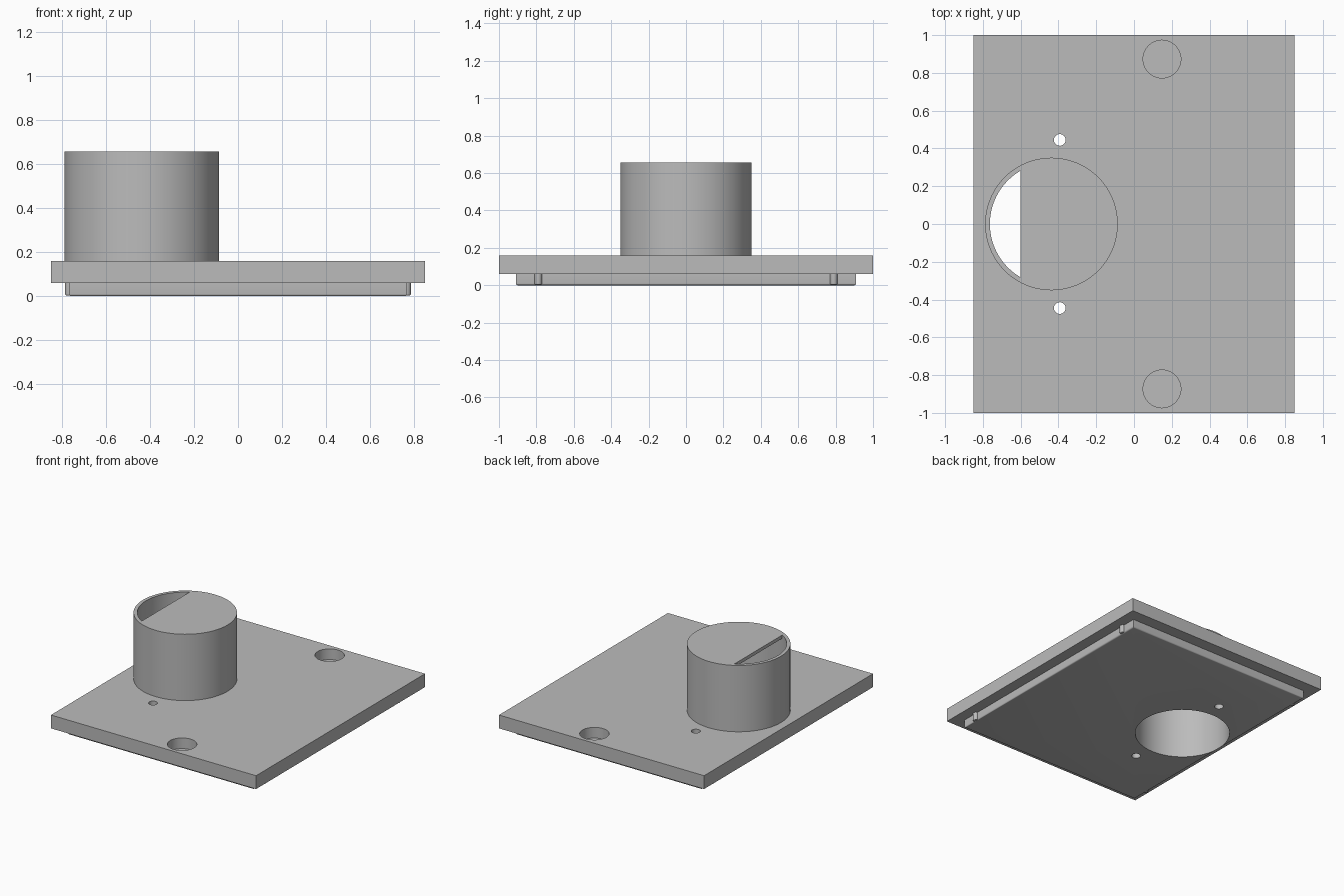
import bpy, math

if "Cube" in bpy.data.objects:
    bpy.data.objects.remove(bpy.data.objects["Cube"])

grey = bpy.data.materials.new("light_grey")
grey.diffuse_color = (0.5, 0.5, 0.5, 1)
grey.use_nodes = True
grey.node_tree.nodes["Principled BSDF"].inputs["Base Color"].default_value = grey.diffuse_color

SLEEVE_X = -0.437


def finish(ob, name):
    ob.name = name
    if not ob.data.materials:
        ob.data.materials.append(grey)
    return ob


def box(name, x0, x1, y0, y1, z0, z1):
    bpy.ops.mesh.primitive_cube_add(size=1, location=((x0 + x1) / 2, (y0 + y1) / 2, (z0 + z1) / 2))
    ob = bpy.context.object
    ob.scale = (x1 - x0, y1 - y0, z1 - z0)
    bpy.ops.object.transform_apply(location=True, rotation=False, scale=True)
    return finish(ob, name)


def tube(name, x, y, r, z0, z1, sides=64):
    bpy.ops.mesh.primitive_cylinder_add(vertices=sides, radius=r, depth=z1 - z0,
                                        location=(x, y, (z0 + z1) / 2))
    return finish(bpy.context.object, name)


def activate(ob):
    bpy.ops.object.select_all(action='DESELECT')
    ob.select_set(True)
    bpy.context.view_layer.objects.active = ob


def cut(ob, cutters):
    activate(ob)
    for c in cutters:
        m = ob.modifiers.new("cut", 'BOOLEAN')
        m.operation, m.solver, m.object = 'DIFFERENCE', 'EXACT', c
        bpy.ops.object.modifier_apply(modifier=m.name)
    for c in cutters:
        bpy.data.objects.remove(c, do_unlink=True)


def round_edges(ob, width, test):
    # bevel only the edges whose two ends pass the test
    me = ob.data
    att = me.attributes.new("bevel_weight_edge", 'FLOAT', 'EDGE')
    for e in me.edges:
        if all(test((ob.matrix_world @ me.vertices[v].co)) for v in e.vertices):
            att.data[e.index].value = 1
    activate(ob)
    m = ob.modifiers.new("round", 'BEVEL')
    m.limit_method, m.width, m.segments = 'WEIGHT', width, 4
    bpy.ops.object.modifier_apply(modifier=m.name)


def through_holes():
    # sleeve bore and the two screw holes beside it
    return [tube("bore_cutter", SLEEVE_X, 0, 0.326, -0.1, 0.3, 96)] + \
           [tube("screw_cutter", -0.393, s * 0.445, 0.031, -0.1, 0.3, 32) for s in (-1, 1)]


# top plate with screw holes and two blind round pockets
plate = box("plate", -0.85, 0.85, -1, 1, 0.06, 0.16)
cut(plate, through_holes() +
    [tube("pocket_cutter", 0.148, s * 0.873, 0.1, 0.08, 0.3) for s in (-1, 1)])

# raised panel under the plate, rounded along its lower edges
panel = box("lower_panel", -0.768, 0.768, -0.91, 0.91, 0, 0.06)
bpy.context.view_layer.update()
round_edges(panel, 0.01, lambda p: p.z < 0.001)
cut(panel, through_holes())

# small snap pips on the long sides of the panel
pips = []
for sx in (-1, 1):
    for sy in (-1, 1):
        pip = tube("snap_pip", sx * 0.766, sy * 0.79, 0.02, 0.003, 0.06, 24)
        bpy.context.view_layer.update()
        round_edges(pip, 0.006, lambda p: p.z < 0.004)
        pips.append(pip)

# hollow sleeve with a thin roof that is open on its left side
sleeve = tube("sleeve", SLEEVE_X, 0, 0.351, 0.16, 0.657, 96)
opening = tube("opening_cutter", SLEEVE_X, 0, 0.326, 0.5, 0.8, 96)
cut(opening, [box("roof_keeper", -0.6, 0.2, -0.6, 0.6, 0.4, 0.9)])
cut(sleeve, [tube("bore_cutter", SLEEVE_X, 0, 0.326, 0.1, 0.632, 96), opening])

# smooth the round walls, keep the corners crisp
for ob in [plate, panel, sleeve] + pips:
    activate(ob)
    bpy.ops.object.shade_smooth_by_angle(angle=math.radians(30))
